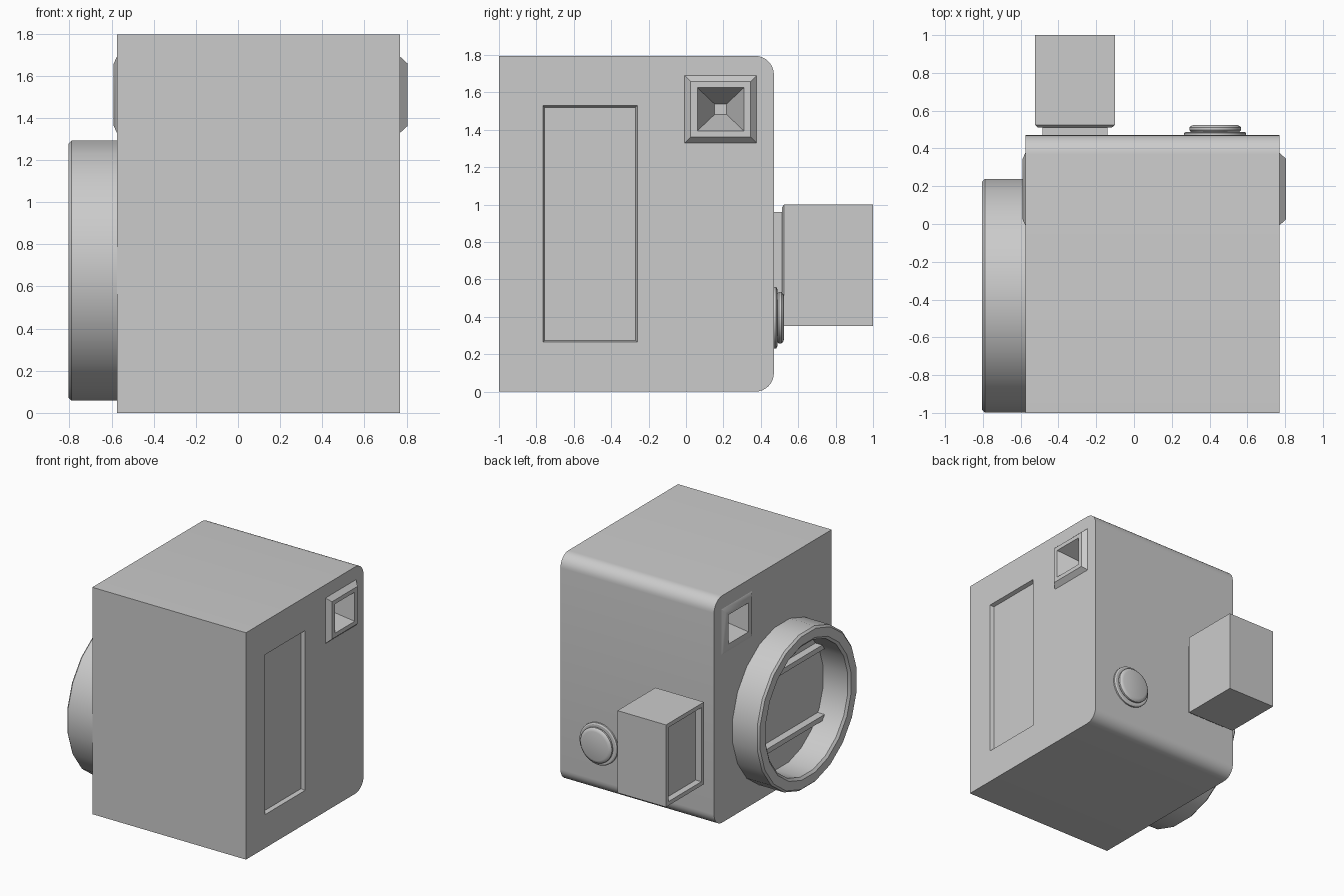
import bpy, bmesh
from math import sin, cos, pi, radians

if "Cube" in bpy.data.objects:
    bpy.data.objects.remove(bpy.data.objects["Cube"])


def finish(obj):
    bpy.ops.object.select_all(action='DESELECT')
    obj.select_set(True)
    bpy.context.view_layer.objects.active = obj
    bpy.ops.object.shade_smooth_by_angle(angle=radians(30))


def loft(name, rings, cap_start=True, cap_end=True, closed=False):
    """Skin a series of equal-length point rings."""
    bm = bmesh.new()
    vs = [[bm.verts.new(p) for p in r] for r in rings]
    pairs = list(zip(vs, vs[1:]))
    if closed:
        pairs.append((vs[-1], vs[0]))
    else:
        if cap_start:
            bm.faces.new(vs[0])
        if cap_end:
            bm.faces.new(vs[-1])
    for a, b in pairs:
        n = len(a)
        for i in range(n):
            j = (i + 1) % n
            bm.faces.new((a[i], a[j], b[j], b[i]))
    bmesh.ops.recalc_face_normals(bm, faces=bm.faces)
    me = bpy.data.meshes.new(name)
    bm.to_mesh(me)
    bm.free()
    obj = bpy.data.objects.new(name, me)
    bpy.context.collection.objects.link(obj)
    finish(obj)
    return obj


def rect(axis, pos, c, h):
    """Rectangle of half sizes h around c, square to the x or y axis."""
    pts = [(c[0] + s * h[0], c[1] + t * h[1]) for s, t in ((-1, -1), (1, -1), (1, 1), (-1, 1))]
    return [(pos, u, v) if axis == 'x' else (u, pos, v) for u, v in pts]


def circle(axis, pos, c, r, n):
    pts = [(c[0] + r * cos(2 * pi * (i + .5) / n), c[1] + r * sin(2 * pi * (i + .5) / n)) for i in range(n)]
    return [(pos, u, v) if axis == 'x' else (u, pos, v) for u, v in pts]


def carve(obj, cutter):
    mod = obj.modifiers.new("cut", 'BOOLEAN')
    mod.operation = 'DIFFERENCE'
    mod.solver = 'EXACT'
    mod.object = cutter
    finish(obj)
    bpy.ops.object.modifier_apply(modifier=mod.name)
    bpy.data.objects.remove(cutter)
    finish(obj)


LEFT, RIGHT, BACK, TOP = -0.575, 0.77, 0.47, 1.795
WIN, RING, BOX = (0.185, 1.51), (-0.38, 0.675), (-0.3125, 0.675)

# Body: side profile with two rounded back corners
R, N = 0.1, 8
profile = [(-1, TOP), (-1, 0)]
for cz, start in ((R, -pi / 2), (TOP - R, 0)):
    profile += [(BACK - R + R * cos(start + pi / 2 * i / N), cz + R * sin(start + pi / 2 * i / N))
                for i in range(N + 1)]
body = loft("body", [[(x, y, z) for y, z in profile] for x in (LEFT, RIGHT)])

# Door recess on the right side
door = (-0.5125, 0.8975)
carve(body, loft("door_cutter", [rect('x', RIGHT - 0.03, door, (0.243, 0.623)),
                                 rect('x', RIGHT, door, (0.2525, 0.6325)),
                                 rect('x', RIGHT + 0.1, door, (0.2525, 0.6325))]))

# Viewfinder windows: raised frame and funnel on both sides
for name, wall, s, rise in (("right_window", RIGHT, 1, 0.035), ("left_window", LEFT, -1, 0.015)):
    carve(body, loft("window_cutter", [rect('x', wall - s * 0.25, WIN, (0.14, 0.13)),
                                       rect('x', wall + s * 0.1, WIN, (0.14, 0.13))]))
    lip = wall + s * rise
    loft(name, [rect('x', wall, WIN, (0.192, 0.18)),
                rect('x', lip, WIN, (0.16, 0.148)),
                rect('x', lip, WIN, (0.124, 0.115)),
                rect('x', wall - s * 0.18, WIN, (0.032, 0.028))], cap_start=False)

# Large ring on the left side
loft("side_ring", [circle('x', x, RING, r, 20) for x, r in
                   ((LEFT, 0.625), (-0.79, 0.625), (-0.805, 0.61),
                    (-0.805, 0.54), (-0.79, 0.52), (LEFT, 0.52))], closed=True)

# Two bars across the inside of the ring
for name, dz in (("lower_ring_bar", -0.28), ("upper_ring_bar", 0.28)):
    c = (RING[0], RING[1] + dz)
    loft(name, [rect('x', x, c, (0.46, 0.02)) for x in (LEFT, LEFT - 0.06)])

# Lens hood: neck and box at the back
hood = loft("lens_hood", [rect('y', y, BOX, h) for y, h in
                          ((BACK, (0.172, 0.285)), (0.512, (0.172, 0.285)),
                           (0.512, (0.197, 0.31)), (0.525, (0.2125, 0.325)),
                           (1.0, (0.2125, 0.325)))])
carve(hood, loft("hood_cutter", [rect('x', x, (0.7625, 0.675), (0.205, 0.293))
                                 for x in (-0.475, -0.6)]))

# Round button with flange
loft("button", [circle('y', y, (0.43, 0.395), r, 32) for y, r in
                ((BACK, 0.165), (0.482, 0.165), (0.488, 0.155), (0.488, 0.13), (0.497, 0.138),
                 (0.51, 0.138), (0.519, 0.13), (0.525, 0.112))])
